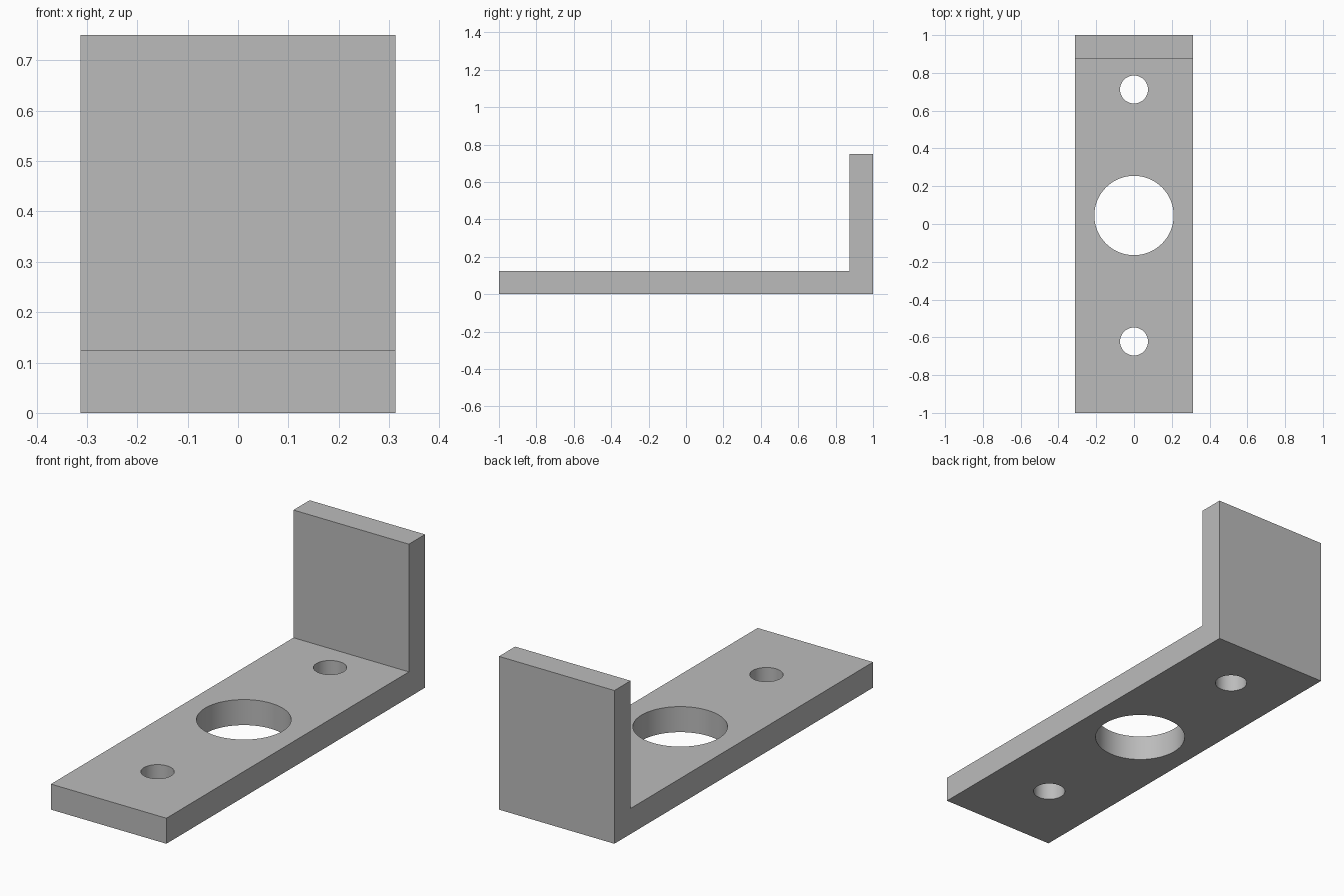
import bpy
import bmesh
from math import radians

cube = bpy.data.objects.get("Cube")
if cube:
    bpy.data.objects.remove(cube, do_unlink=True)

HALF_WIDTH = 0.3125
THICKNESS = 0.125
HEIGHT = 0.75
HOLE_CENTRE = 0.045
HOLE_SPACING = 0.667

# Plain grey metal
grey = bpy.data.materials.new("grey metal")
grey.use_nodes = True
colour = (0.5, 0.5, 0.5, 1)
grey.diffuse_color = colour
grey.node_tree.nodes["Principled BSDF"].inputs["Base Color"].default_value = colour


def make_object(name, bm):
    bmesh.ops.recalc_face_normals(bm, faces=bm.faces)
    mesh = bpy.data.meshes.new(name)
    bm.to_mesh(mesh)
    bm.free()
    mesh.materials.append(grey)
    obj = bpy.data.objects.new(name, mesh)
    bpy.context.collection.objects.link(obj)
    return obj


# L-shaped side profile (y, z), extruded across the width
inner = 1 - THICKNESS
profile = [(-1, 0), (1, 0), (1, HEIGHT), (inner, HEIGHT), (inner, THICKNESS), (-1, THICKNESS)]
bm = bmesh.new()
face = bm.faces.new([bm.verts.new((-HALF_WIDTH, y, z)) for y, z in profile])
extruded = bmesh.ops.extrude_face_region(bm, geom=[face])["geom"]
bmesh.ops.translate(bm, vec=(2 * HALF_WIDTH, 0, 0),
                    verts=[v for v in extruded if isinstance(v, bmesh.types.BMVert)])
bracket = make_object("angle_bracket", bm)

bpy.ops.object.select_all(action="DESELECT")
bracket.select_set(True)
bpy.context.view_layer.objects.active = bracket

# Large central bore and two bolt holes through the base
holes = [("bore", 0, 0.21), ("front_bolt_hole", -1, 0.074), ("rear_bolt_hole", 1, 0.074)]
for name, step, radius in holes:
    bm = bmesh.new()
    bmesh.ops.create_cone(bm, cap_ends=True, segments=64,
                          radius1=radius, radius2=radius, depth=4 * THICKNESS)
    cutter = make_object(name + "_cutter", bm)
    cutter.location = (0, HOLE_CENTRE + step * HOLE_SPACING, THICKNESS / 2)
    cutter.hide_render = True
    bpy.context.view_layer.update()
    cut = bracket.modifiers.new(name, "BOOLEAN")
    cut.operation = "DIFFERENCE"
    cut.solver = "EXACT"
    cut.object = cutter
    bpy.ops.object.modifier_apply(modifier=cut.name)
    bpy.data.objects.remove(cutter, do_unlink=True)

# Round hole walls, crisp edges
bpy.ops.object.shade_smooth_by_angle(angle=radians(30))
